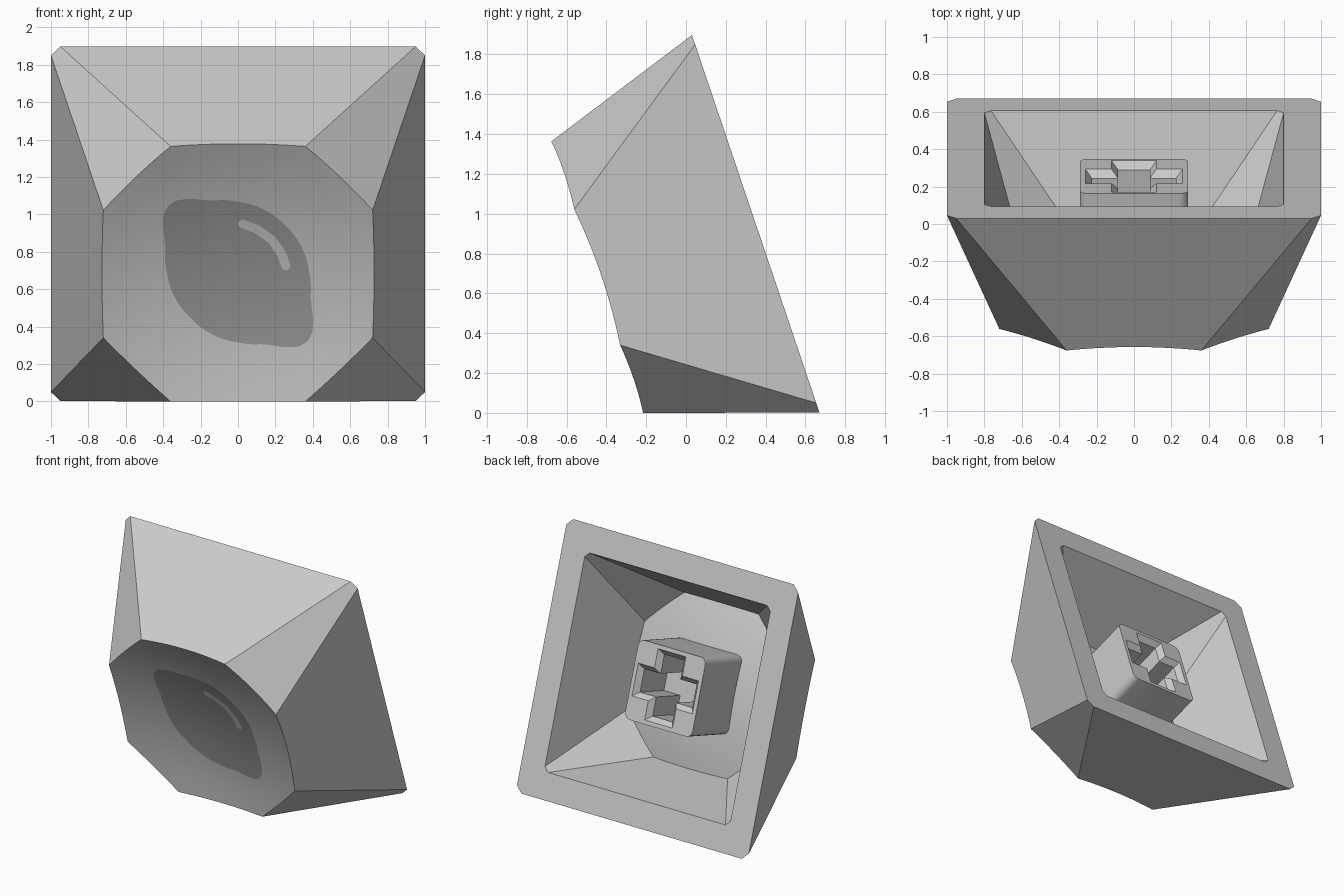
import bpy, bmesh, math
from mathutils import Vector

if "Cube" in bpy.data.objects:
    bpy.data.objects.remove(bpy.data.objects["Cube"])

S = 0.32
C = math.sqrt(1 - S * S)
AXIS = Vector((0, -C, -S))     # direction from open base to dished face
R = 2.7                        # dish radius
SEG = 16                       # samples per octagon edge


def world(p):
    """Local (across, up the base, depth towards the dish) to world."""
    x, u, n = p
    return Vector((x, 0.35 - S * u - C * n, 0.95 + C * u - S * n))


def material(name, v):
    m = bpy.data.materials.new(name)
    m.diffuse_color = (v, v, v, 1)
    m.use_nodes = True
    m.node_tree.nodes["Principled BSDF"].inputs["Base Color"].default_value = m.diffuse_color
    return m


cap_mat = material("light grey", 0.6)
lemon_mat = material("mid grey", 0.33)


def finish(bm, name, mats, recalc=True):
    if recalc:
        bmesh.ops.recalc_face_normals(bm, faces=bm.faces)
    me = bpy.data.meshes.new(name)
    bm.to_mesh(me)
    bm.free()
    ob = bpy.data.objects.new(name, me)
    bpy.context.collection.objects.link(ob)
    for m in mats:
        me.materials.append(m)
    bpy.ops.object.select_all(action='DESELECT')
    ob.select_set(True)
    bpy.context.view_layer.objects.active = ob
    bpy.ops.object.shade_smooth_by_angle(angle=math.radians(20))
    return ob


def octagon(a, b, n):
    """Square of half size a whose corners are cut back to b."""
    return [Vector((x, u, n)) for x, u in
            [(a, -b), (a, b), (b, a), (-b, a), (-a, b), (-a, -b), (-b, -a), (b, -a)]]


def dish(r2, rc2, h):
    return h - (rc2 - r2) / (2 * R)


def lemon_radius(theta):
    """Lemon outline, pointed at both ends of its diagonal axis."""
    d = abs((math.degrees(theta) - 135 + 90) % 180 - 90)
    table = [(0, .522), (5, .514), (10, .49), (19, .438), (26, .41), (45, .38), (67, .365), (90, .355)]
    for (d0, r0), (d1, r1) in zip(table, table[1:]):
        if d <= d1:
            return r0 + (r1 - r0) * (d - d0) / (d1 - d0)
    return table[-1][1]


LEMON_U = -0.02


def add_shell(bm, base, top, h, painted):
    """Eight flat sides from base to a curved dish; returns the base vertices."""
    rc2 = top[0].x ** 2 + top[0].y ** 2
    base_v = [bm.verts.new(world(p)) for p in base]
    rim = []
    for i in range(8):
        t0, t1 = top[i], top[(i + 1) % 8]
        slope = (base[i] + base[(i + 1) % 8] - t0 - t1) / 2
        for k in range(SEG):
            p0 = t0.lerp(t1, k / SEG)
            t = 0.0
            for _ in range(12):      # slide down the side until it meets the dish
                p = p0 + slope * t
                t = (dish(p.x ** 2 + p.y ** 2, rc2, h) - h) / slope.z
            rim.append(p0 + slope * t)
    count = len(rim)
    rim_v = [bm.verts.new(world(p)) for p in rim]
    # flat sides
    for i in range(8):
        arc = [rim_v[(i * SEG + k) % count] for k in range(SEG + 1)]
        bm.faces.new([base_v[(i + 1) % 8], base_v[i]] + arc)
    # dish, with one ring following the lemon outline
    rings = [rim_v]
    steps = [(1, f) for f in (.67, .33, 0)] + [(0, f) for f in (.75, .5, .25)]
    for outer, f in steps:
        ring = []
        for p in rim:
            th = math.atan2(p.y - LEMON_U, p.x)
            r = lemon_radius(th)
            lx, lu = r * math.cos(th), LEMON_U + r * math.sin(th) * 1.04
            if outer:
                x, u = lx + (p.x - lx) * f, lu + (p.y - lu) * f
            else:
                x, u = lx * f, LEMON_U + (lu - LEMON_U) * f
            ring.append(bm.verts.new(world((x, u, dish(x * x + u * u, rc2, h)))))
        rings.append(ring)
    mid = bm.verts.new(world((0, LEMON_U, dish(LEMON_U ** 2, rc2, h))))
    for j in range(len(rings) - 1):
        for i in range(count):
            k = (i + 1) % count
            f = bm.faces.new([rings[j][i], rings[j][k], rings[j + 1][k], rings[j + 1][i]])
            f.material_index = int(painted and j >= 3)
    for i in range(count):
        f = bm.faces.new([rings[-1][i], rings[-1][(i + 1) % count], mid])
        f.material_index = int(painted)
    return base_v


# keycap shell: outside, inside and the flat rim joining them
H = 0.84
bm = bmesh.new()
outer = add_shell(bm, octagon(1, .95, 0), octagon(.72, .36, H), H, True)
inner = add_shell(bm, octagon(.8, .765, 0), octagon(.6, .32, .63), .63, False)
for i in range(8):
    k = (i + 1) % 8
    bm.faces.new([outer[i], outer[k], inner[k], inner[i]])
finish(bm, "keycap_shell", [cap_mat, lemon_mat])

# highlight: thin curved stripe with rounded ends on the lemon
bm = bmesh.new()
path = [(.025, .945), (.10, .917), (.18, .86), (.233, .785), (.255, .72)]
path = [Vector((x, (z - .71) / .95)) for x, z in path]
rc2 = .72 ** 2 + .36 ** 2
W = 0.025
stations = []
for i, p in enumerate(path):
    d = (path[min(i + 1, 4)] - path[max(i - 1, 0)]).normalized()
    stations.append((p, d, W))
caps = [(.5, .866), (.95, .31)]
d0, d1 = stations[0][1], stations[-1][1]
stations = ([(path[0] - d0 * W * s, d0, W * c) for s, c in reversed(caps)] + stations +
            [(path[-1] + d1 * W * s, d1, W * c) for s, c in caps])
rows = []
for p, d, w in stations:
    side = Vector((-d.y, d.x)) * w
    rows.append([bm.verts.new(world((q.x, q.y, dish(q.length_squared, rc2, H) + .004)))
                 for q in (p + side, p - side)])
for a, b in zip(rows, rows[1:]):
    f = bm.faces.new([a[0], a[1], b[1], b[0]])
    f.normal_update()
    if f.normal.dot(AXIS) < 0:
        f.normal_flip()
finish(bm, "lemon_highlight", [cap_mat], recalc=False)


# stem: rounded post with a cross-shaped socket
def rounded(a, b, r, n):
    pts = []
    for q, (sx, sy) in enumerate([(1, 1), (-1, 1), (-1, -1), (1, -1)]):
        for k in range(6):
            t = math.pi / 2 * (q + k / 5)
            pts.append((sx * (a - r) + r * math.cos(t), sy * (b - r) + r * math.sin(t), n))
    return pts


def cross(l, w, n):
    return [(x, u, n) for x, u in
            [(l, -w), (l, w), (w, w), (w, l), (-w, l), (-w, w),
             (-l, w), (-l, -w), (-w, -w), (-w, -l), (w, -l), (w, -w)]]


def loft(bm, loops):
    loops = [[bm.verts.new(world(p)) for p in l] for l in loops]
    for a, b in zip(loops, loops[1:]):
        for i in range(len(a)):
            k = (i + 1) % len(a)
            bm.faces.new([a[i], a[k], b[k], b[i]])
    bm.faces.new(loops[-1])
    return loops[0]


bm = bmesh.new()
post = loft(bm, [rounded(.29, .29, .05, .1), rounded(.29, .29, .05, .6)])
socket = loft(bm, [cross(.26, .12, .1), cross(.225, .085, .14), cross(.225, .085, .45)])
edges = []
for loop in (post, socket):
    for i in range(len(loop)):
        edges.append(bm.edges.get((loop[i], loop[(i + 1) % len(loop)])))
bmesh.ops.triangle_fill(bm, edges=edges, use_beauty=True)
finish(bm, "switch_stem", [cap_mat])
